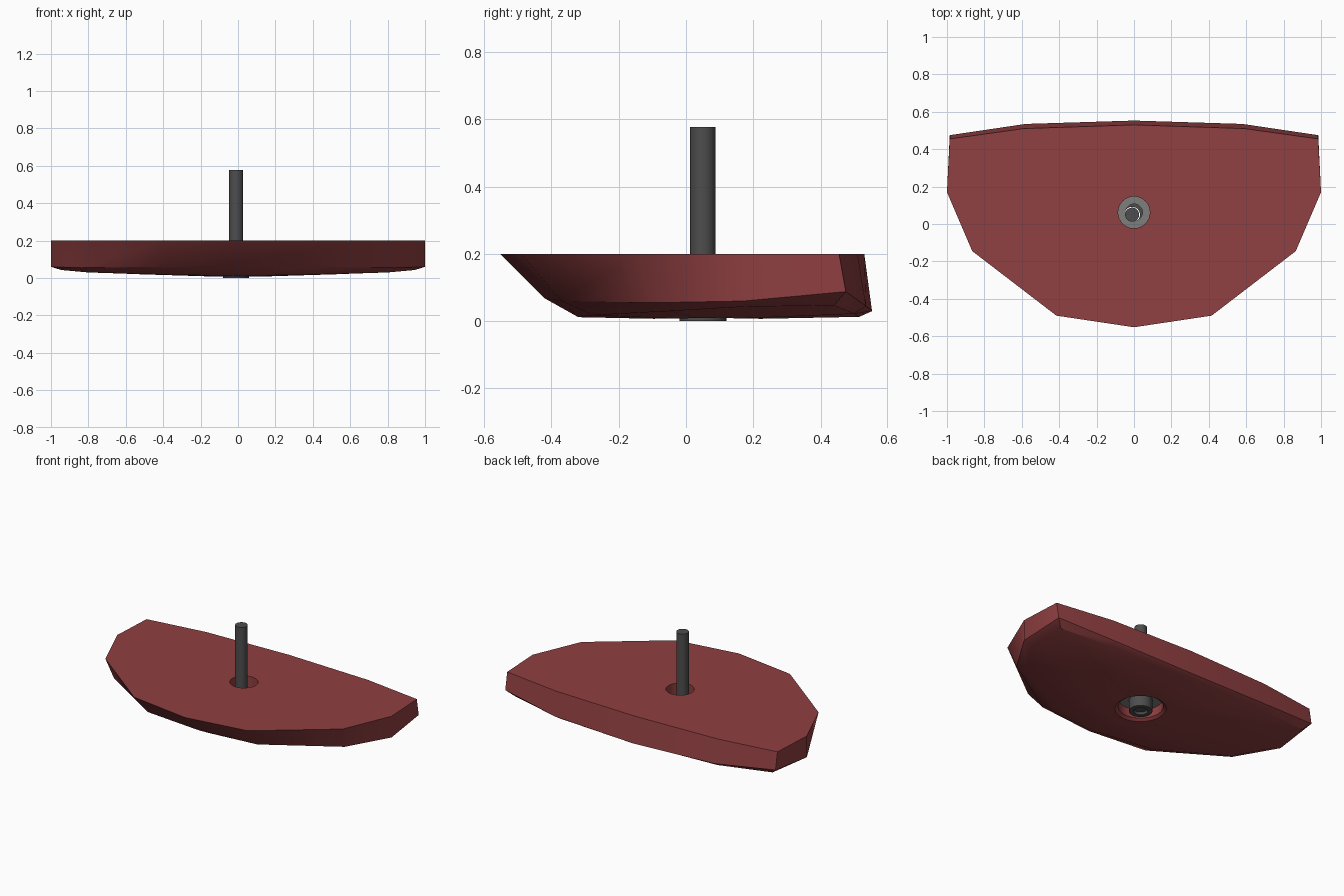
import bpy, bmesh, math
from mathutils import Vector

cube = bpy.data.objects.get("Cube")
if cube:
    bpy.data.objects.remove(cube, do_unlink=True)


def material(name, rgb):
    m = bpy.data.materials.new(name)
    m.use_nodes = True
    m.diffuse_color = (*rgb, 1)
    m.node_tree.nodes["Principled BSDF"].inputs["Base Color"].default_value = (*rgb, 1)
    return m


red = material("dull red", (0.28, 0.05, 0.053))
steel = material("dark grey", (0.075, 0.075, 0.075))
washer_grey = material("mid grey", (0.21, 0.21, 0.2))


def finish(bm, name, mat):
    bmesh.ops.recalc_face_normals(bm, faces=bm.faces)
    mesh = bpy.data.meshes.new(name)
    bm.to_mesh(mesh)
    bm.free()
    mesh.materials.append(mat)
    ob = bpy.data.objects.new(name, mesh)
    bpy.context.collection.objects.link(ob)
    return ob


def select(ob):
    bpy.ops.object.select_all(action="DESELECT")
    ob.select_set(True)
    bpy.context.view_layer.objects.active = ob


def smooth(ob, degrees):
    select(ob)
    bpy.ops.object.shade_smooth_by_angle(angle=math.radians(degrees))


def lathe(name, profile, centre, mat, closed=False, sides=32):
    """Turn a (radius, height) profile about a vertical axis."""
    bm = bmesh.new()
    pts = [Vector((centre[0] + r, centre[1], z)) for r, z in profile]
    verts = [bm.verts.new(p) for p in pts]
    pairs = list(zip(verts, verts[1:])) + ([(verts[-1], verts[0])] if closed else [])
    edges = [bm.edges.new(p) for p in pairs]
    bmesh.ops.spin(bm, geom=verts + edges, cent=(*centre, 0), axis=(0, 0, 1),
                   angle=math.tau, steps=sides, use_duplicate=False)
    bmesh.ops.remove_doubles(bm, verts=bm.verts, dist=0.0005)
    return finish(bm, name, mat)


# Half outlines from back centre round to front centre
top = [(0, .53, .2), (.59, .51, .2), (.985, .455, .2), (1, .17, .2),
       (.865, -.145, .2), (.415, -.49, .2), (0, -.552, .2)]
middle = [(0, .553, .03), (.58, .535, .045), (.985, .475, .088), (1, .17, .06),
          (.84, -.09, .055), (.4, -.37, .06), (0, -.42, .068)]
bottom = [(0, .515, .013), (.58, .5, .022), (.94, .44, .047), (.945, .17, .043),
          (.8, -.05, .03), (.38, -.275, .018), (0, -.32, .012)]


# Slab: three mirrored rings bridged, flat top, slightly crowned underside
bm = bmesh.new()
rings = []
for half in (top, middle, bottom):
    full = half + [(-x, y, z) for x, y, z in half[-2:0:-1]]
    rings.append([bm.verts.new(p) for p in full])
n = len(rings[0])
for a, b in zip(rings, rings[1:]):
    for i in range(n):
        j = (i + 1) % n
        bm.faces.new((a[i], a[j], b[j], b[i]))
bm.faces.new(rings[0])
crown = bm.verts.new((0, .06, .004))
for i in range(n):
    bm.faces.new((rings[2][i], rings[2][(i + 1) % n], crown))
slab = finish(bm, "slab", red)

# Stepped bolt hole with a wide chamfered recess underneath
hole_centre = (0, .062)
cutter = lathe("hole_cutter", [(0, -.05), (.157, -.05), (.157, .006), (.135, .022),
                               (.135, .095), (.085, .095), (.085, .3), (0, .3)],
               hole_centre, red)
cutter.hide_render = True
cut = slab.modifiers.new("bolt_hole", "BOOLEAN")
cut.operation = "DIFFERENCE"
cut.solver = "EXACT"
cut.object = cutter
select(slab)
bpy.ops.object.modifier_apply(modifier=cut.name)
bpy.data.objects.remove(cutter, do_unlink=True)
smooth(slab, 35)

# Washer seated in the recess
smooth(lathe("washer", [(.045, .075), (.131, .075), (.131, .094), (.045, .094)],
             hole_centre, washer_grey, closed=True), 30)

# Nut below the washer and threaded rod standing through it
rod_centre = (-.01, .05)
smooth(lathe("nut", [(.042, 0), (.07, 0), (.07, .075), (.042, .075)],
             rod_centre, steel, closed=True), 30)
smooth(lathe("rod", [(0, .015), (.0375, .015), (.0375, .578), (0, .578)],
             rod_centre, steel), 30)
